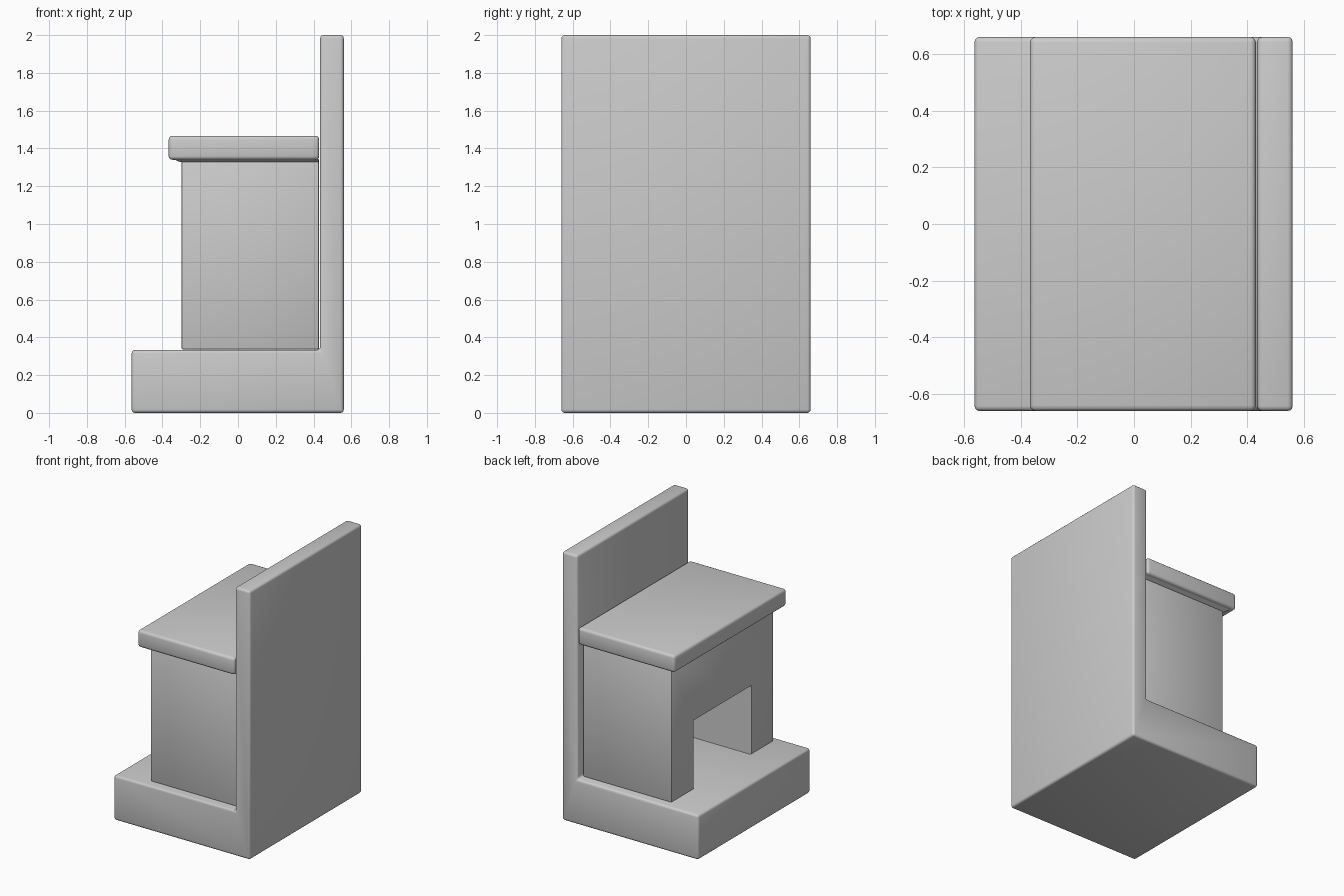
import bpy, bmesh, math

if "Cube" in bpy.data.objects:
    bpy.data.objects.remove(bpy.data.objects["Cube"])


def extrude_profile(name, pts, half_y, bevel, segments=3):
    """Extrude an (x, z) outline along y and round its edges."""
    bm = bmesh.new()
    face = bm.faces.new([bm.verts.new((x, -half_y, z)) for x, z in pts])
    ext = bmesh.ops.extrude_face_region(bm, geom=[face])
    verts = [v for v in ext["geom"] if isinstance(v, bmesh.types.BMVert)]
    bmesh.ops.translate(bm, verts=verts, vec=(0, 2 * half_y, 0))
    bmesh.ops.recalc_face_normals(bm, faces=bm.faces)
    if bevel:
        bmesh.ops.bevel(bm, geom=bm.edges[:], offset=bevel, segments=segments,
                        profile=0.5, affect='EDGES')
    mesh = bpy.data.meshes.new(name)
    bm.to_mesh(mesh)
    bm.free()
    obj = bpy.data.objects.new(name, mesh)
    bpy.context.collection.objects.link(obj)
    return obj


def rect(x0, x1, z0, z1):
    return [(x0, z0), (x1, z0), (x1, z1), (x0, z1)]


def smooth(obj):
    bpy.ops.object.select_all(action='DESELECT')
    obj.select_set(True)
    bpy.context.view_layer.objects.active = obj
    bpy.ops.object.shade_smooth_by_angle(angle=math.radians(35))


# Hearth slab and tall back wall as one L-shaped body
hearth = extrude_profile("hearth_and_back_wall", [
    (-0.563, 0), (0.56, 0), (0.56, 2.0), (0.435, 2.0),
    (0.435, 0.333), (-0.563, 0.333)], 0.66, 0.018)

# Fireplace body
body = extrude_profile("fireplace_body", rect(-0.30, 0.43, 0.335, 1.345), 0.60, 0.01, 2)

# Mantel shelf
shelf = extrude_profile("mantel_shelf", rect(-0.367, 0.43, 1.34, 1.467), 0.66, 0.02)

# Shallow flared moulding where the shelf meets the body
bm = bmesh.new()
low, high = [[bm.verts.new((x, y, z)) for x, y in
              ((x0, -hy), (0.425, -hy), (0.425, hy), (x0, hy))]
             for x0, hy, z in ((-0.305, 0.605, 1.327), (-0.345, 0.64, 1.345))]
for i in range(4):
    j = (i + 1) % 4
    bm.faces.new((low[i], low[j], high[j], high[i]))
bm.faces.new(low[::-1])
bm.faces.new(high)
mesh = bpy.data.meshes.new("shelf_moulding")
bm.to_mesh(mesh)
bm.free()
bpy.context.collection.objects.link(bpy.data.objects.new("shelf_moulding", mesh))

# Firebox opening cut into the body
cutter = extrude_profile("firebox_cutter", rect(-0.5, 0.30, 0.2, 0.85), 0.34, 0)
cutter.hide_render = True
cutter.hide_viewport = True
cut = body.modifiers.new("firebox", 'BOOLEAN')
cut.operation = 'DIFFERENCE'
cut.solver = 'EXACT'
cut.object = cutter

for part in (hearth, body, shelf):
    smooth(part)
